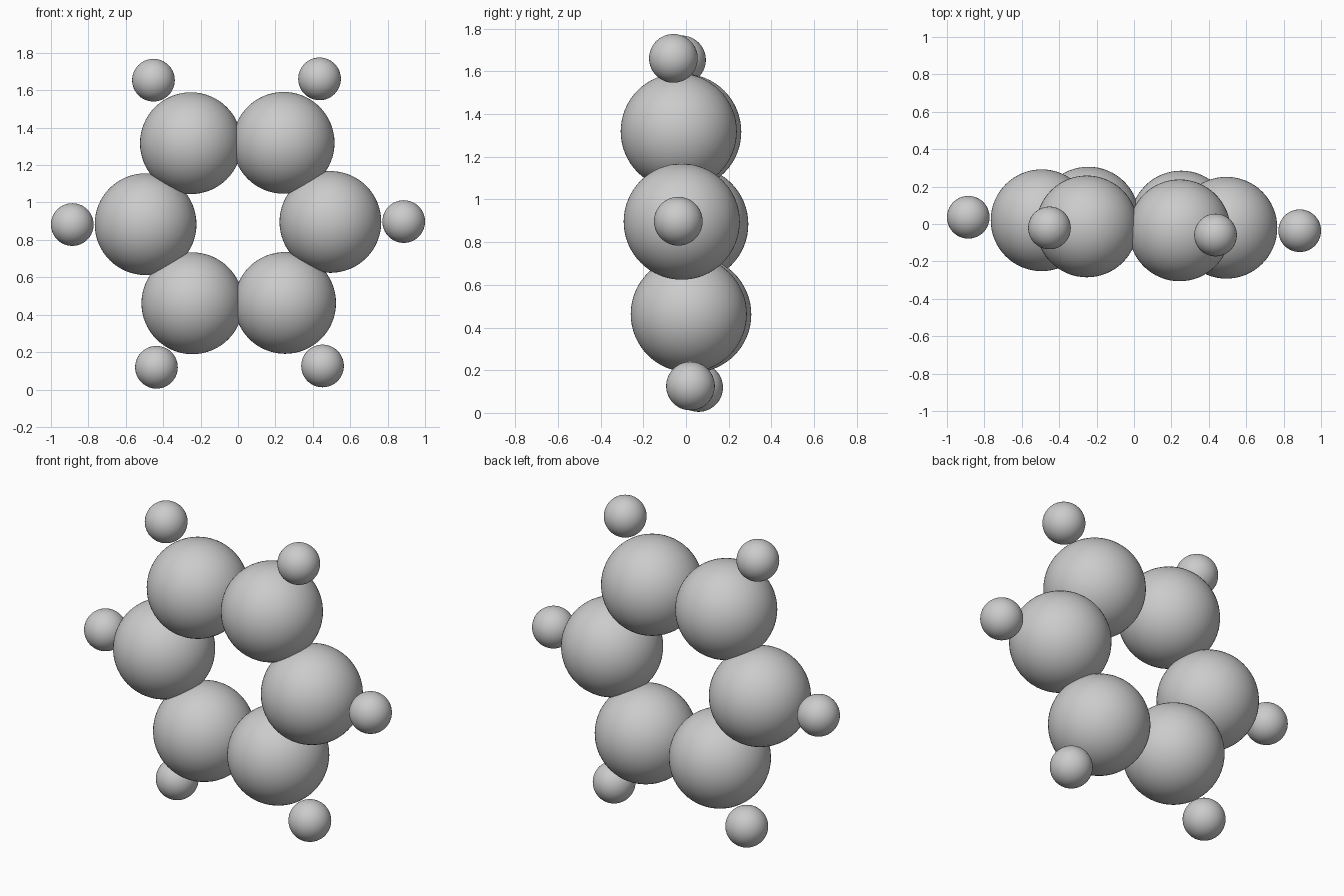
import bpy
from mathutils import Vector

cube = bpy.data.objects.get("Cube")
if cube:
    bpy.data.objects.remove(cube, do_unlink=True)

# Single grey material
grey = bpy.data.materials.new("plain_grey")
grey.use_nodes = True
grey.diffuse_color = (0.6, 0.6, 0.6, 1)
grey.node_tree.nodes["Principled BSDF"].inputs["Base Color"].default_value = (0.6, 0.6, 0.6, 1)

CENTRE = Vector((0, 0, 0.89))
RING_RADIUS = 0.272
OUTER_RADIUS = 0.114


def ball(name, offset, radius):
    bpy.ops.mesh.primitive_uv_sphere_add(
        segments=64, ring_count=32, radius=radius, location=CENTRE + offset)
    obj = bpy.context.object
    obj.name = name
    obj.data.materials.append(grey)
    bpy.ops.object.shade_smooth()


# Slightly tilted hexagon: each ball pair sits opposite through the centre
pairs = [
    ("upper_left", "lower_right", (0.244, -0.034, 0.429), (0.436, -0.059, 0.771)),
    ("left", "right", (0.494, -0.020, 0.006), (0.886, -0.036, 0.008)),
    ("upper_right", "lower_left", (-0.252, -0.013, 0.427), (-0.452, -0.021, 0.764)),
]
for near, far, ring, outer in pairs:
    for side, sign in ((near, 1), (far, -1)):
        ball(side + "_ring_ball", Vector(ring) * sign, RING_RADIUS)
        ball(side + "_outer_ball", Vector(outer) * sign, OUTER_RADIUS)
